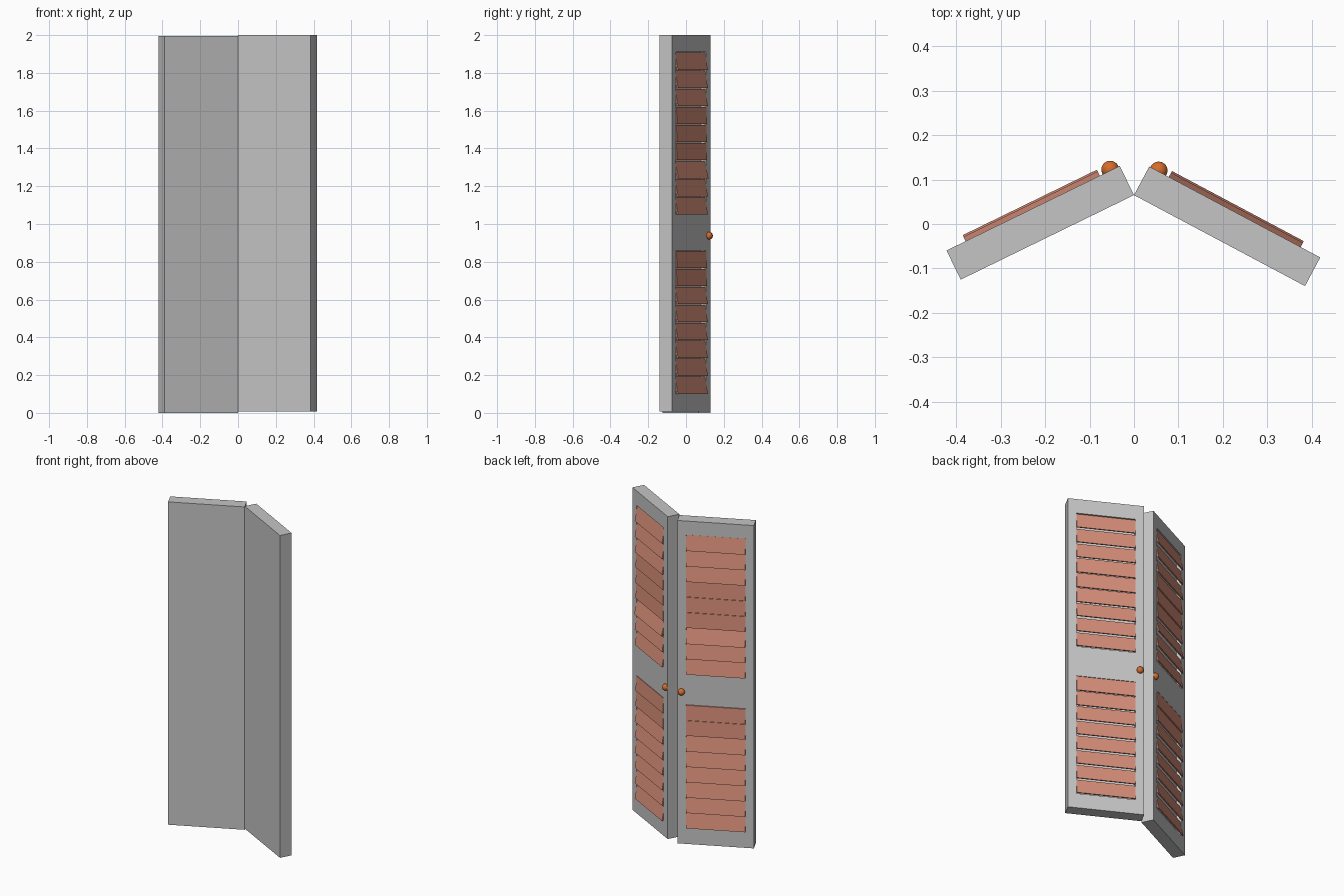
import bpy, bmesh, math
from mathutils import Matrix, Vector

cube = bpy.data.objects.get("Cube")
if cube:
    bpy.data.objects.remove(cube)


def make_material(name, rgb):
    mat = bpy.data.materials.new(name)
    mat.use_nodes = True
    mat.diffuse_color = (*rgb, 1)
    mat.node_tree.nodes["Principled BSDF"].inputs["Base Color"].default_value = (*rgb, 1)
    return mat


GREY = make_material("grey_paint", (0.56, 0.56, 0.56))
SALMON = make_material("salmon_slats", (0.68, 0.27, 0.19))
ORANGE = make_material("orange_knob", (0.66, 0.15, 0.025))

THICK = 0.073
RECESS = 0.03
WIN_IN, WIN_OUT = 0.05, 0.386
PITCH = 0.0955
# window: bottom, top, and how each slat leans (top to bottom)
WINDOWS = {
    "upper": (1.05, 1.91, "nnnfffsnn"),
    "lower": (0.10, 0.86, "ffnnnnnn"),
}
# lean style: offset of top edge and bottom edge from the back face
LEAN = {"n": (-0.006, 0.011), "f": (0.001, 0.006), "s": (-0.008, 0.015)}


def finish(name, bm, mat, place):
    bmesh.ops.transform(bm, matrix=place, verts=bm.verts)
    bmesh.ops.recalc_face_normals(bm, faces=bm.faces)
    mesh = bpy.data.meshes.new(name)
    bm.to_mesh(mesh)
    bm.free()
    mesh.materials.append(mat)
    obj = bpy.data.objects.new(name, mesh)
    bpy.context.collection.objects.link(obj)
    return obj


def add_box(bm, lo, hi):
    lo, hi = Vector(lo), Vector(hi)
    mat = Matrix.Translation((lo + hi) / 2) @ Matrix.Diagonal((*(hi - lo), 1))
    return bmesh.ops.create_cube(bm, size=1, matrix=mat)["verts"]


def door_panel(name, width, z0, z1, place):
    bm = bmesh.new()
    add_box(bm, (0, 0, z0), (width, THICK, z1))
    # score the slab along the window edges
    cuts = [((u, 0, 0), (1, 0, 0)) for u in (WIN_IN, WIN_OUT)]
    cuts += [((0, 0, z), (0, 0, 1)) for w in WINDOWS.values() for z in w[:2]]
    for co, no in cuts:
        geom = bm.verts[:] + bm.edges[:] + bm.faces[:]
        bmesh.ops.bisect_plane(bm, geom=geom, plane_co=co, plane_no=no)
    bm.normal_update()
    # sink the window faces on the back
    sunk = []
    for f in bm.faces:
        c = f.calc_center_median()
        in_window = any(w[0] < c.z < w[1] for w in WINDOWS.values())
        if f.normal.y > 0.9 and WIN_IN < c.x < WIN_OUT and in_window:
            sunk.append(f)
    bmesh.ops.inset_individual(bm, faces=sunk, thickness=0, depth=-RECESS)
    bmesh.ops.dissolve_limit(bm, angle_limit=0.01, verts=bm.verts[:], edges=bm.edges[:])
    finish(name, bm, GREY, place)


def louvre_slats(name, bottom, top, leans, place):
    bm = bmesh.new()
    pitch = (top - bottom) / len(leans)
    for i, style in enumerate(leans):
        z_top = top - i * pitch - 0.003
        z_low = top - (i + 1) * pitch + 0.001
        verts = add_box(bm, (WIN_IN, THICK - 0.008, z_low), (WIN_OUT, THICK, z_top))
        upper, lower = LEAN[style]
        for v in verts:
            v.co.y += upper if v.co.z > (z_top + z_low) / 2 else lower
    finish(name, bm, SALMON, place)


def knob(name, place):
    bm = bmesh.new()
    bmesh.ops.create_uvsphere(bm, u_segments=24, v_segments=16, radius=0.02,
                              matrix=Matrix.Translation((0.023, THICK + 0.002, 0.938)))
    for f in bm.faces:
        f.smooth = True
    finish(name, bm, ORANGE, place)


# two folding leaves sharing one hinge line
for side, sign, angle, width, z0, z1 in (
        ("left", 1, -28, 0.436, 0.008, 2.0),
        ("right", -1, 26, 0.434, 0.0, 1.995)):
    place = (Matrix.Translation((0, 0.065, 0))
             @ Matrix.Rotation(math.radians(angle), 4, "Z")
             @ Matrix.Diagonal((sign, 1, 1, 1)))
    door_panel(side + "_door_panel", width, z0, z1, place)
    for part, (bottom, top, leans) in WINDOWS.items():
        louvre_slats(f"{side}_{part}_slats", bottom, top, leans, place)
    knob(side + "_knob", place)
